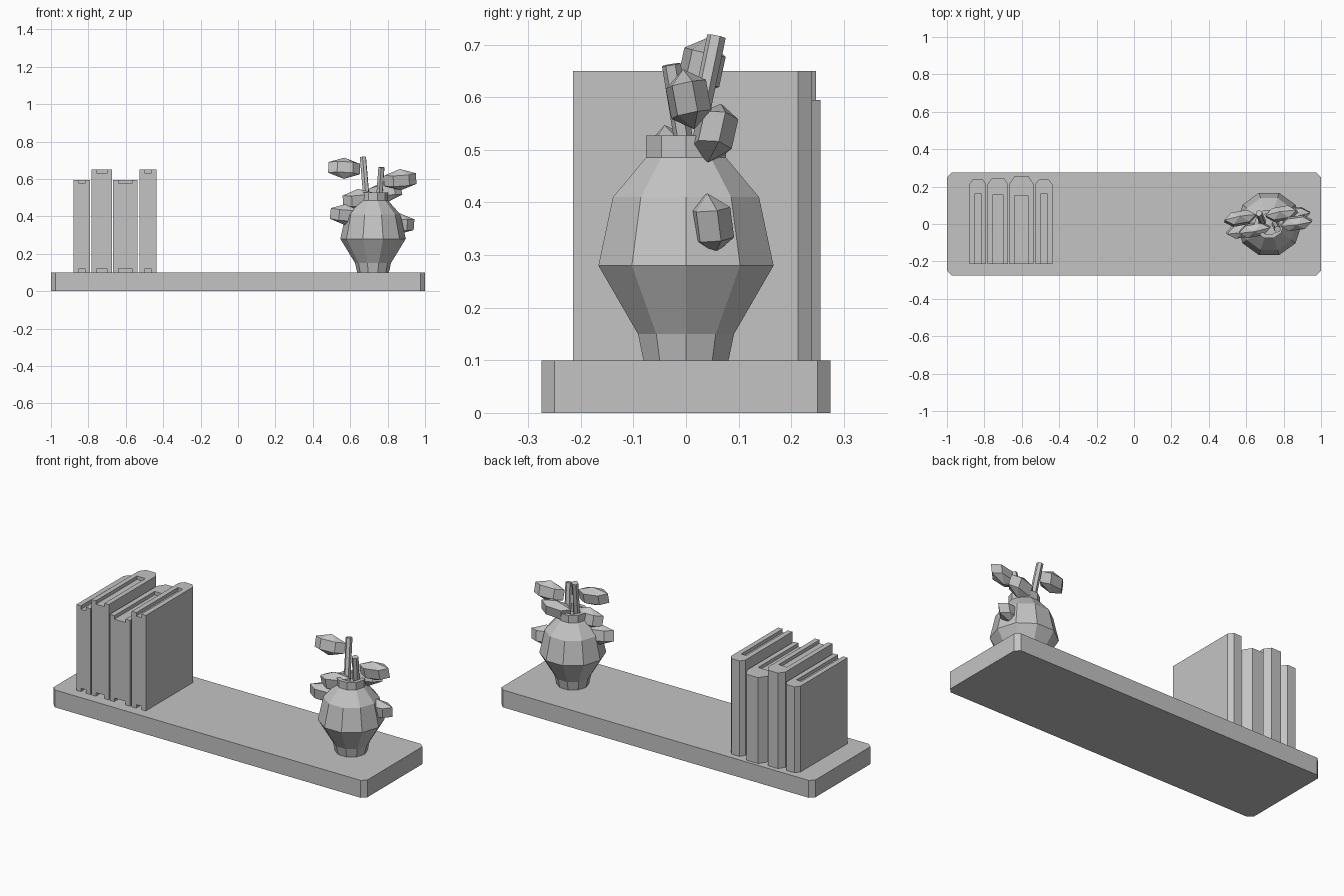
import bpy, bmesh, math
from mathutils import Euler, Vector

cube = bpy.data.objects.get("Cube")
if cube:
    bpy.data.objects.remove(cube, do_unlink=True)

grey = bpy.data.materials.new("plain grey")
grey.use_nodes = True
COLOUR = (0.55, 0.55, 0.55, 1)
grey.diffuse_color = COLOUR
grey.node_tree.nodes["Principled BSDF"].inputs["Base Color"].default_value = COLOUR


def finish(bm, name):
    bmesh.ops.remove_doubles(bm, verts=bm.verts, dist=0.0001)
    bmesh.ops.recalc_face_normals(bm, faces=bm.faces)
    mesh = bpy.data.meshes.new(name)
    bm.to_mesh(mesh)
    bm.free()
    mesh.materials.append(grey)
    obj = bpy.data.objects.new(name, mesh)
    bpy.context.collection.objects.link(obj)
    return obj


def prism(name, outline, z0, z1):
    """Extrude a plan outline upwards."""
    bm = bmesh.new()
    face = bm.faces.new([bm.verts.new((x, y, z0)) for x, y in outline])
    top = bmesh.ops.extrude_face_region(bm, geom=[face])["geom"]
    verts = [v for v in top if isinstance(v, bmesh.types.BMVert)]
    bmesh.ops.translate(bm, verts=verts, vec=(0, 0, z1 - z0))
    return finish(bm, name)


def lathe(name, profile, sides):
    """Turn a radius/height profile around z; it starts and ends on the axis."""
    bm = bmesh.new()
    rings = []
    for r, z in profile:
        angles = [math.tau * i / sides for i in range(sides)]
        rings.append([bm.verts.new((r * math.cos(a), r * math.sin(a), z)) for a in angles])
    for low, high in zip(rings, rings[1:]):
        for i in range(sides):
            j = (i + 1) % sides
            bm.faces.new((low[i], low[j], high[j], high[i]))
    return finish(bm, name)


# Shelf board with clipped corners
W, D, C = 1.0, 0.275, 0.025
corner = [(W, D - C), (W - C, D)]
half = corner + [(-x, y) for x, y in reversed(corner)]
prism("shelf_board", half + [(-x, -y) for x, y in half], 0, 0.1)

# Books: cover wrapped round a slightly shorter page block, faceted spine
FRONT, SHELF, LIP = -0.215, 0.1, 0.02
books = [  # left x, right x, cover thickness, page end y, spine y, top z
    (-0.88, -0.79, 0.029, 0.163, 0.24, 0.595),
    (-0.783, -0.673, 0.028, 0.158, 0.247, 0.65),
    (-0.667, -0.537, 0.029, 0.152, 0.256, 0.595),
    (-0.527, -0.437, 0.029, 0.163, 0.239, 0.65),
]
for n, (x0, x1, t, page_y, spine_y, top) in enumerate(books, 1):
    chamfer = 0.22 * (x1 - x0)
    cover = [(x0, FRONT), (x0 + t, FRONT), (x0 + t, page_y), (x1 - t, page_y),
             (x1 - t, FRONT), (x1, FRONT), (x1, 0.213), (x1 - chamfer, spine_y),
             (x0 + chamfer, spine_y), (x0, 0.213)]
    prism(f"book_cover_{n}", cover, SHELF, top)
    pages = [(x0 + t, FRONT), (x1 - t, FRONT), (x1 - t, page_y), (x0 + t, page_y)]
    prism(f"book_pages_{n}", pages, SHELF + LIP, top - LIP)

# Ten-sided vase with a hollow neck
VASE_X = 0.722
vase = lathe("vase", [(0, 0.1), (0.085, 0.1), (0.096, 0.15), (0.175, 0.28),
                      (0.146, 0.41), (0.08, 0.485), (0.08, 0.527),
                      (0.058, 0.527), (0.058, 0.49), (0, 0.49)], 10)
vase.location.x = VASE_X


# Stems leaning out of the neck
def stem(name, foot, tip):
    foot, tip = Vector(foot), Vector(tip)
    length = (tip - foot).length
    obj = lathe(name, [(0, 0), (0.018, 0), (0.018, length), (0, length)], 6)
    obj.location = foot
    obj.rotation_euler = (tip - foot).to_track_quat("Z", "Y").to_euler()


stem("tall_stem", (0.69, 0.005, 0.46), (0.668, 0.058, 0.716))
stem("short_stem", (0.752, 0.005, 0.46), (0.767, -0.028, 0.662))

# Faceted leaves: two six-sided rings between a top and a bottom point
leaves = [  # centre, tilt about x, y and z in degrees
    ((0.567, 0.03, 0.657), -12, 3, 10),
    ((0.868, 0.005, 0.596), 10, -4, 8),
    ((0.578, -0.035, 0.41), 10, 4, 10),
    ((0.857, 0.048, 0.36), 8, 3, 10),
    ((0.645, -0.03, 0.49), 10, -5, 10),
    ((0.79, 0.054, 0.532), -14, -8, 10),
]
for n, (centre, *tilt) in enumerate(leaves, 1):
    ring = math.sin(math.radians(60))
    leaf = lathe(f"leaf_{n}", [(0, -1), (ring, -0.5), (ring, 0.5), (0, 1)], 6)
    leaf.scale = (0.099, 0.044, 0.058)
    leaf.location = centre
    leaf.rotation_euler = Euler([math.radians(a) for a in tilt])
